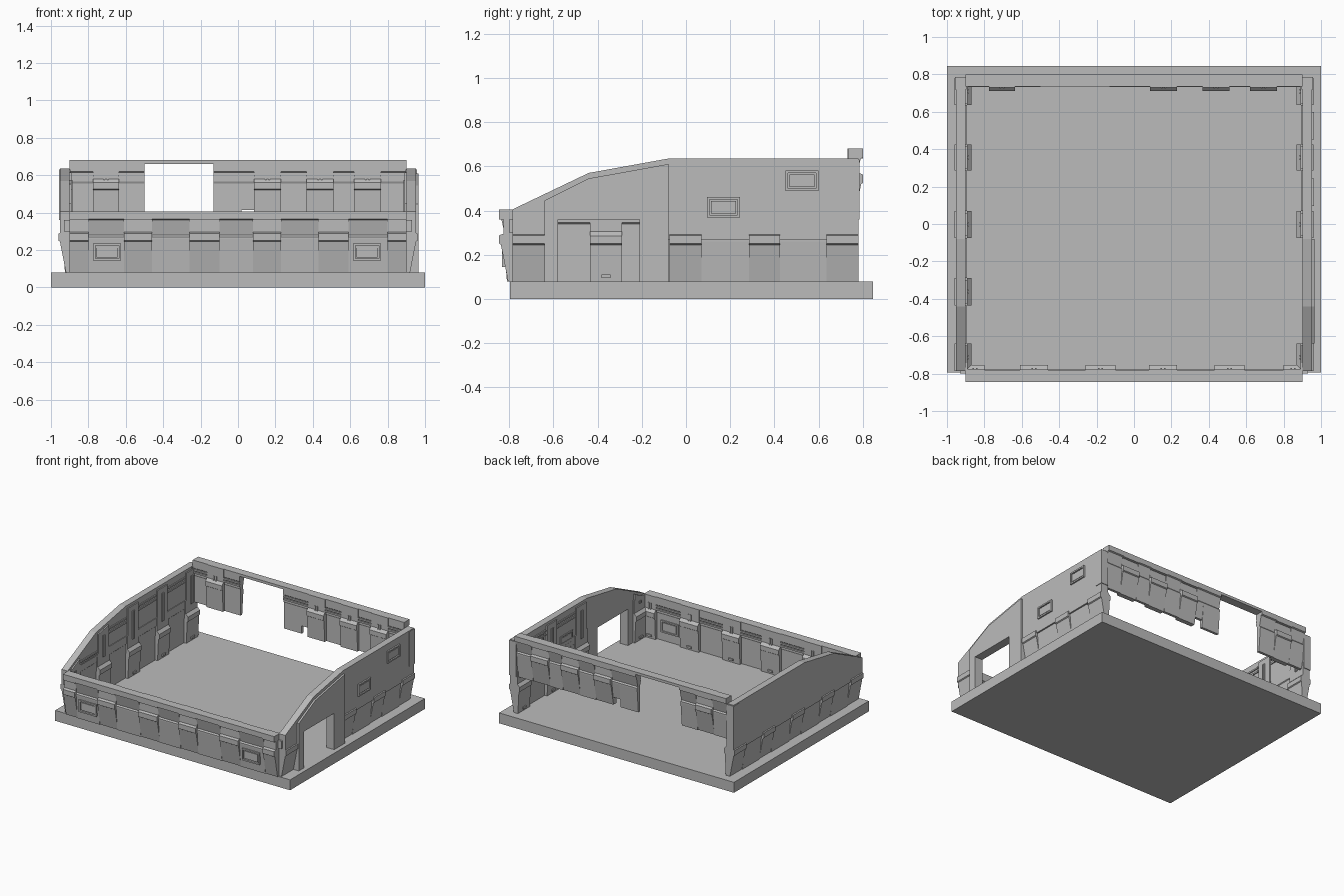
import bpy, bmesh

cube = bpy.data.objects.get("Cube")
if cube:
    bpy.data.objects.remove(cube)

grey = bpy.data.materials.new("Concrete grey")
grey.use_nodes = True
COLOUR = (0.5, 0.5, 0.5, 1)
grey.diffuse_color = COLOUR
grey.node_tree.nodes["Principled BSDF"].inputs["Base Color"].default_value = COLOUR

FLOOR = 0.08
LIFT = 0.355   # bottom of the raised back wall

# Wall frames: a runs along the wall, d points outward, z is world height
WALLS = {
    "front": lambda a, d, z: (a, -0.845 - d, z),
    "back": lambda a, d, z: (a, 0.8 + d, z),
    "right": lambda a, d, z: (0.96 + d, a, z),
    "left": lambda a, d, z: (-0.96 - d, a, z),
}


def prism(name, start, end):
    """Closed solid between two matching outlines."""
    bm = bmesh.new()
    s = [bm.verts.new(p) for p in start]
    e = [bm.verts.new(p) for p in end]
    bm.faces.new(s)
    bm.faces.new(e[::-1])
    for i in range(len(s)):
        j = (i + 1) % len(s)
        bm.faces.new((s[i], e[i], e[j], s[j]))
    bmesh.ops.recalc_face_normals(bm, faces=bm.faces)
    mesh = bpy.data.meshes.new(name)
    bm.to_mesh(mesh)
    bm.free()
    mesh.materials.append(grey)
    ob = bpy.data.objects.new(name, mesh)
    bpy.context.collection.objects.link(ob)
    return ob


def section(name, wall, profile, a0, a1, base=FLOOR):
    """Sweep a (d, z) profile along a wall."""
    f = WALLS[wall]
    prism(name, [f(a0, d, z + base) for d, z in profile],
          [f(a1, d, z + base) for d, z in profile])


def plate(name, wall, outline, d0, d1):
    """Extrude an (a, z) outline through a wall."""
    f = WALLS[wall]
    prism(name, [f(a, d0, z) for a, z in outline], [f(a, d1, z) for a, z in outline])


def box(name, wall, a0, a1, d0, d1, z0, z1):
    plate(name, wall, [(a0, z0), (a1, z0), (a1, z1), (a0, z1)], d0, d1)


def bay_profile(cap=0.0, cut=0.0):
    pts = [(cap, .325), (cap, .285), (min(cap, -.01), .28), (-.028, .2), (-.02, .19),
           (-.02, .18), (-.035, 0), (-.055, 0), (-.055, .2), (-.06, .21),
           (-.06, .26), (-.065, .265), (-.065, .325)]
    return [(d, max(z, cut)) for d, z in pts]


def pier_profile(cap=0.0):
    return [(cap, .325), (cap, .28), (-.02, .28), (-.02, .215), (0, .208), (0, .17),
            (-.008, .165), (-.04, 0), (-.075, 0), (-.083, .165), (-.09, .17),
            (-.09, .205), (-.07, .225), (-.07, .325)]


def slits(name, wall, a, z0, z1, depth):
    for s in (-1, 1):
        mid = a + s * .009
        box(name, wall, mid - .004, mid + .004, depth - .006, depth, z0, z1)


def ribs(name, wall, a0, a1, depth, heights):
    for z in heights:
        box(name, wall, a0, a1, depth - .008, depth + .003, z, z + .012)


def window(name, wall, a, z, face, back):
    """Raised frame around a sunken panel, on both wall sides."""
    w, h, t = .074, .046, .011
    for s in (-1, 1):
        side, rail = a + s * (w - t / 2), z + s * (h - t / 2)
        box(name + "_jamb", wall, side - t / 2, side + t / 2, back, face, z - h, z + h)
        box(name + "_rail", wall, a - w, a + w, back, face, rail - t / 2, rail + t / 2)
    box(name + "_panel", wall, a - w + .017, a + w - .017, back + .004, face - .004,
        z - h + .017, z + h - .017)


# Base slab
f0 = lambda z: [(-1, -.795, z), (1, -.795, z), (1, .845, z), (-1, .845, z)]
prism("base_slab", f0(0), f0(FLOOR))

# Front wall: piers with bays between them
front_piers = [(-.9, -.8), (-.61, -.46), (-.26, -.1), (.08, .23), (.43, .59), (.8, .9)]
for a0, a1 in front_piers:
    section("front_pier", "front", pier_profile(), a0, a1)
    box("front_pier_vent", "front", (a0 + a1) / 2 - .02, (a0 + a1) / 2 + .02,
        -.085, -.075, .095, .11)
    slits("front_pier_slit", "front", (a0 + a1) / 2, .30, .35, -.07)
for (_, a0), (a1, _) in zip(front_piers, front_piers[1:]):
    section("front_bay", "front", bay_profile(), a0, a1)
    ribs("front_rib", "front", a0, a1, -.06, (.305, .325))
for x in (-.7, .69):
    window("front_window", "front", x, .19, -.012, -.064)

# Raised back wall with a gap bridged by a thin lintel
back_piers = [(-.775, -.635), (.085, .23), (.365, .51), (.62, .765)]
for a0, a1 in back_piers:
    section("back_pier", "back", pier_profile(), a0, a1, LIFT)
    slits("back_pier_slit", "back", (a0 + a1) / 2, .555, .61, -.07)
for a0, a1, cut in [(-.9, -.775, 0), (-.635, -.5, 0), (-.13, .02, 0), (.02, .085, .06),
                    (.23, .365, 0), (.51, .62, 0), (.765, .9, 0)]:
    section("back_bay", "back", bay_profile(0, cut), a0, a1, LIFT)
    ribs("back_rib", "back", a0, a1, -.06, (.58, .60))
box("back_lintel", "back", -.5, -.13, -.065, 0, .66, .68)

# Side walls: sloped upper plate over a tapered skirt
TOP = [(-.785, .405), (-.44, .57), (-.08, .635), (.78, .635)]


def top_at(a):
    for (a0, z0), (a1, z1) in zip(TOP, TOP[1:]):
        if a <= a1:
            return z0 + (z1 - z0) * (a - a0) / (a1 - a0)
    return TOP[-1][1]


DOOR = [(-.58, .36), (-.21, .36)]
side_piers = [(-.785, -.64), (-.435, -.29), (-.075, .07), (.285, .425), (.635, .78)]
for wall in ("left", "right"):
    has_door = wall == "right"
    sill = [(-.58, .27), *DOOR, (-.21, .27)] if has_door else []
    plate(wall + "_upper_wall", wall, [(-.785, .27), *sill, (.78, .27), *TOP[::-1]],
          -.06, -.008)
    for a0, a1 in side_piers:
        mid = (a0 + a1) / 2
        if has_door and a0 == -.435:
            continue
        section(wall + "_pier", wall, pier_profile(-.008), a0, a1)
        box(wall + "_pier_vent", wall, mid - .02, mid + .02, -.085, -.07, .095, .11)
        e0, e1 = a0 + .01, a1 - .01
        plate(wall + "_pier_top", wall, [(e0, .38), (e1, .38), (e1, top_at(e1) - .02),
                                         (e0, top_at(e0) - .02)], -.07, -.05)
        slits(wall + "_pier_slit", wall, mid, .36, top_at(mid) - .06, -.07)
    for (_, a0), (a1, _) in zip(side_piers, side_piers[1:]):
        if has_door and a0 < -.1:
            continue
        section(wall + "_bay", wall, bay_profile(-.01), a0, a1)
        peak = top_at(a0)
        ribs(wall + "_rib", wall, a0, a1, -.06, (peak - .06, peak - .09))

# Flat entrance slab with the doorway
plate("entrance_slab", "right",
      [(-.64, FLOOR), (-.58, FLOOR), *DOOR, (-.21, FLOOR), (-.08, FLOOR),
       (-.08, .61), (-.44, .545), (-.64, .445)], -.06, .006)

# Side windows
window("right_window", "right", .17, .415, .003, -.066)
window("right_window", "right", .525, .535, .003, -.066)

# Corner posts tying the walls together
for wall in ("left", "right"):
    box(wall + "_back_corner", wall, .72, .785, -.064, -.004, .36, .63)
    box(wall + "_front_corner", wall, -.8, -.78, -.06, -.03, .30, .36)
